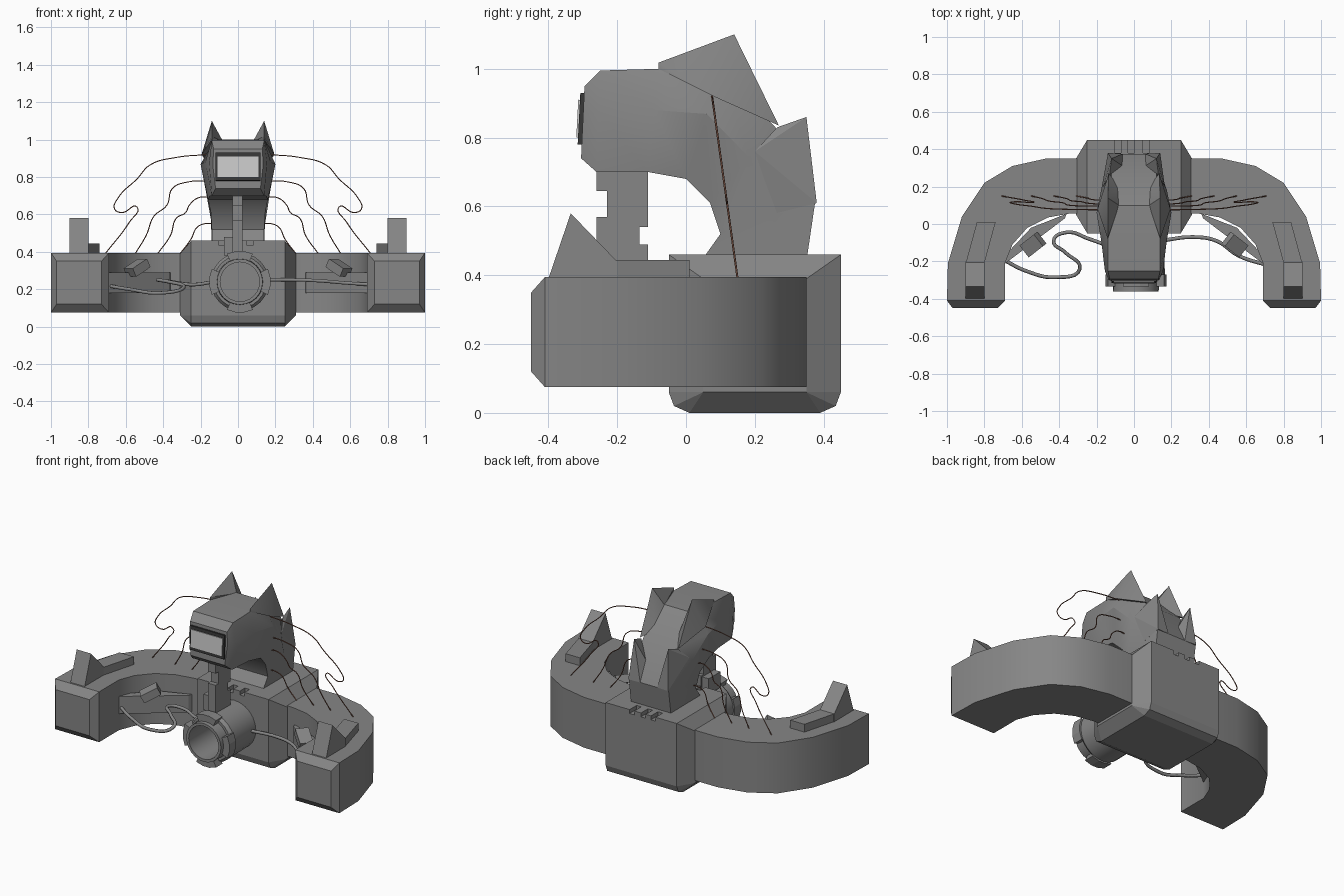
import bpy, bmesh, math
from mathutils import Vector, Matrix

if "Cube" in bpy.data.objects:
    bpy.data.objects.remove(bpy.data.objects["Cube"])


def material(name, c):
    m = bpy.data.materials.new(name)
    m.diffuse_color = (*c, 1)
    m.use_nodes = True
    m.node_tree.nodes["Principled BSDF"].inputs["Base Color"].default_value = m.diffuse_color
    return m


metal = material("dark_metal", (.24, .24, .24))
dark = material("visor_dark", (.04, .04, .04))
light = material("visor_light", (.55, .55, .55))
wire_mat = material("wire", (.2, .09, .06))


def finish(name, bm, mirror=False, mat=metal, smooth=0):
    bmesh.ops.recalc_face_normals(bm, faces=bm.faces)
    me = bpy.data.meshes.new(name)
    bm.to_mesh(me)
    bm.free()
    ob = bpy.data.objects.new(name, me)
    bpy.context.collection.objects.link(ob)
    me.materials.append(mat)
    if smooth:
        bpy.ops.object.select_all(action='DESELECT')
        bpy.context.view_layer.objects.active = ob
        ob.select_set(True)
        bpy.ops.object.shade_smooth_by_angle(angle=math.radians(smooth))
    if mirror:
        ob.modifiers.new("Mirror", 'MIRROR').use_mirror_merge = False
    return ob


def hull(name, pts, **kw):
    bm = bmesh.new()
    for p in pts:
        bm.verts.new(p)
    res = bmesh.ops.convex_hull(bm, input=bm.verts)
    junk = [g for g in res["geom_interior"] if isinstance(g, bmesh.types.BMVert)]
    bmesh.ops.delete(bm, geom=junk, context='VERTS')
    bmesh.ops.dissolve_limit(bm, angle_limit=0.01, verts=bm.verts, edges=bm.edges)
    return finish(name, bm, **kw)


def prism(name, pts, to3d, a, b, **kw):
    bm = bmesh.new()
    lo = [bm.verts.new(to3d(p, a)) for p in pts]
    hi = [bm.verts.new(to3d(p, b)) for p in pts]
    bm.faces.new(lo)
    bm.faces.new(hi)
    for i in range(len(pts)):
        j = (i + 1) % len(pts)
        bm.faces.new((lo[i], lo[j], hi[j], hi[i]))
    return finish(name, bm, **kw)


def box(name, loc, size, rot=None, **kw):
    bm = bmesh.new()
    bmesh.ops.create_cube(bm, size=1)
    m = Matrix.Translation(loc) @ (rot or Matrix()) @ Matrix.Diagonal((*size, 1))
    bm.transform(m)
    return finish(name, bm, **kw)


def tube(name, pts, r, mat=metal):
    cu = bpy.data.curves.new(name, 'CURVE')
    cu.dimensions = '3D'
    cu.bevel_depth, cu.bevel_resolution, cu.resolution_u = r, 1, 6
    cu.use_fill_caps = True
    sp = cu.splines.new('BEZIER')
    sp.bezier_points.add(len(pts) - 1)
    for bp, p in zip(sp.bezier_points, pts):
        bp.co = p
        bp.handle_left_type = bp.handle_right_type = 'AUTO'
    cu.materials.append(mat)
    ob = bpy.data.objects.new(name, cu)
    bpy.context.collection.objects.link(ob)


def rect(x, y0, y1, z):
    return [(s * x, y, z) for s in (-1, 1) for y in (y0, y1)]


# central body, chamfered, with notches along the top edges
body = hull("body", rect(.25, -.05, .45, .46) + rect(.25, -.05, .45, .06)
            + rect(.31, .05, .35, .39) + rect(.31, .05, .35, .06)
            + rect(.25, -.035, .435, .02) + rect(.25, .01, .39, 0))
for y in (-.04, .42):
    for x in (-.085, -.015, .065):
        c = box("notch_cutter", (x, y, .46), (.033, .08, .05))
        c.hide_render = True
        c.hide_viewport = True
        b = body.modifiers.new("Notch", 'BOOLEAN')
        b.operation, b.object, b.solver = 'DIFFERENCE', c, 'EXACT'

# curved arms
arm = [(.2, .35), (.47, .35), (.65, .31), (.80, .22), (.92, .04), (.995, -.21), (1, -.41),
       (.69, -.41), (.69, -.21), (.65, -.11), (.57, -.02), (.46, .035), (.35, .055), (.2, .06)]
prism("arm", arm, lambda p, z: (p[0], p[1], z), .075, .395, mirror=True, smooth=35)
tip = [(x, -.41, z) for x in (.69, 1) for z in (.075, .395)]
tip += [(x, -.45, z) for x in (.73, .97) for z in (.12, .35)]
hull("arm_tip", tip, mirror=True)

# fin and low rail on each arm
hull("arm_fin", [(x, y, z) for x in (.80, .90) for y, z in
                 ((-.40, .39), (-.335, .58), (-.20, .44), (-.20, .39))], mirror=True)
hull("arm_rail", [(x, y, z) for z in (.39, .445) for x, y in
                  ((.80, -.21), (.90, -.21), (.84, .01), (.74, .01))], mirror=True)

# inner wall panels with tilted blocks
rz = Matrix.Rotation(math.radians(-38), 4, 'Z')
prism("inner_panel", [(.36, .055), (.37, .03), (.70, -.22), (.72, -.2), (.55, -.02)],
      lambda p, z: (p[0], p[1], z), .18, .29, mirror=True)
box("panel_block", (.54, -.11, .315), (.11, .08, .05),
    rz @ Matrix.Rotation(math.radians(28), 4, 'Y'), mirror=True)

# neck and head: six-sided sections (top y,z, bottom y,z, half widths top, middle, bottom)
stations = [(-.295, .95, -.305, .74, .13, .135, .12),
            (-.25, .995, -.26, .70, .14, .155, .14),
            (-.08, 1.0, -.11, .70, .14, .175, .15),
            (.10, .995, 0, .68, .13, .20, .16),
            (.26, .83, .07, .61, .12, .175, .145),
            (.375, .61, .10, .52, .14, .145, .14),
            (.35, .44, .05, .45, .14, .14, .14)]
bm = bmesh.new()
prev = None
for ty, tz, by, bz, wt, wm, wb in stations:
    my, mz = ty * .6 + by * .4, tz * .6 + bz * .4
    ring = [bm.verts.new(p) for p in ((-wt, ty, tz), (wt, ty, tz), (wm, my, mz),
                                      (wb, by, bz), (-wb, by, bz), (-wm, my, mz))]
    if prev:
        for i in range(6):
            j = (i + 1) % 6
            bm.faces.new((prev[i], prev[j], ring[j], ring[i]))
    else:
        bm.faces.new(ring)
    prev = ring
bm.faces.new(prev)
finish("head", bm, smooth=30)

# ears and the spikes behind the neck
hull("ear", [(.14, -.08, 1.0), (.14, -.08, 1.018), (.08, .10, .99), (.195, .08, .92),
             (.135, .27, .835), (.08, .2, .87), (.14, .14, 1.1)], mirror=True, smooth=30)
hull("neck_spike", [(.12, .35, .86), (.13, .265, .83), (.06, .31, .72), (.165, .2, .76),
                    (.14, .38, .61), (.06, .375, .61), (.145, .26, .58)], mirror=True)

# visor
tilt = Matrix.Rotation(math.radians(-3), 4, 'X')
box("visor_frame", (0, -.3, .855), (.24, .022, .15), tilt, mat=dark)
box("visor_screen", (0, -.31, .855), (.22, .012, .11), tilt, mat=light)

# notched strut between barrel and chin
strut = [(-.26, .38), (-.26, .57), (-.23, .57), (-.23, .645), (-.26, .645), (-.26, .72),
         (-.11, .72), (-.11, .54), (-.135, .54), (-.135, .49), (-.11, .49), (-.11, .38)]
prism("strut", strut, lambda p, x: (x, p[0], p[1]), -.03, .025)
box("strut_foot", (-.03, -.18, .43), (.09, .12, .1))

# barrel turned around the y axis
prof = [(0, 0), (.15, 0), (.155, -.27), (.14, -.29), (.125, -.29), (.122, -.36),
        (.105, -.36), (.105, -.12), (0, -.12)]
bm = bmesh.new()
vs = [bm.verts.new((.01 + r, y, .24)) for r, y in prof]
es = [bm.edges.new(e) for e in zip(vs, vs[1:])]
bmesh.ops.spin(bm, geom=vs + es, cent=(.01, 0, .24), axis=(0, 1, 0),
               angle=2 * math.pi, steps=24, use_merge=True)
bmesh.ops.remove_doubles(bm, verts=bm.verts, dist=1e-4)
finish("barrel", bm, smooth=30)

# clamps around the muzzle
for k in range(4):
    arc = [(r, math.radians(90 * k + a)) for r, angs in
           ((.165, (-25, -8, 8, 25)), (.118, (25, 8, -8, -25))) for a in angs]
    prism("muzzle_clamp", arc, lambda p, y: (.01 + p[0] * math.cos(p[1]), y,
                                             .24 + p[0] * math.sin(p[1])), -.335, -.27)

# thin wires from head to arms (x, z in front view)
wires = [[(.17, .92), (.33, .905), (.47, .865), (.54, .79), (.64, .69), (.66, .63), (.62, .61),
          (.54, .64), (.58, .56), (.71, .39)],
         [(.16, .78), (.26, .775), (.35, .74), (.38, .65), (.45, .59), (.49, .49), (.55, .39)],
         [(.14, .69), (.21, .69), (.26, .65), (.28, .61), (.33, .58), (.36, .49), (.43, .39)],
         [(.12, .55), (.18, .55), (.22, .53), (.25, .47), (.31, .39)]]
for s in (-1, 1):
    for w in wires:
        tube("wire", [(s * x, .15 - (z - .39) * .14, z) for x, z in w], .003, wire_mat)

# thicker cables from arms to barrel
tube("left_cable", [(-.70, -.19, .22), (-.58, -.25, .20), (-.42, -.285, .18), (-.29, -.24, .21),
                    (-.37, -.15, .24), (-.43, -.09, .25), (-.36, -.045, .24), (-.24, -.08, .225),
                    (-.13, -.12, .24)], .01)
tube("right_cable", [(.14, -.09, .25), (.32, -.07, .25), (.44, -.09, .245), (.56, -.17, .235),
                     (.71, -.22, .225)], .01)
